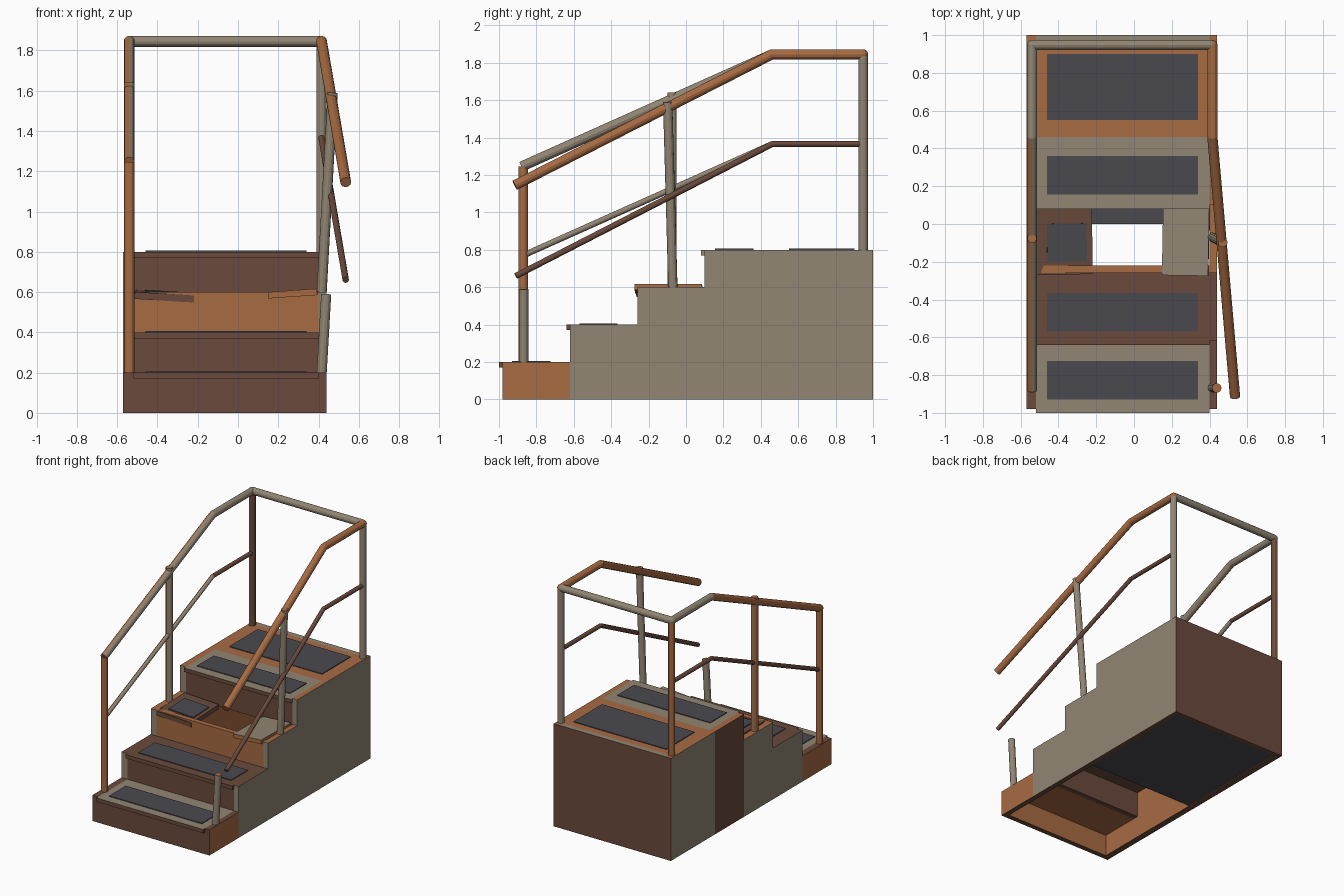
import bpy, bmesh, math
from mathutils import Vector

cube = bpy.data.objects.get("Cube")
if cube:
    bpy.data.objects.remove(cube, do_unlink=True)

COLOURS = {
    "weathered_beige": (0.29, 0.24, 0.175),
    "rust_orange": (0.39, 0.147, 0.055),
    "rust_brown": (0.143, 0.068, 0.045),
    "grip_grey": (0.068, 0.066, 0.078),
}
BEIGE, ORANGE, BROWN, GREY = range(4)
MATS = []
for name, rgb in COLOURS.items():
    m = bpy.data.materials.new(name)
    m.use_nodes = True
    m.diffuse_color = (*rgb, 1)
    bsdf = next(n for n in m.node_tree.nodes if n.type == 'BSDF_PRINCIPLED')
    bsdf.inputs["Base Color"].default_value = (*rgb, 1)
    MATS.append(m)


def finish(name, bm, paint):
    """paint is a colour index or a rule (normal, centre) -> index."""
    bmesh.ops.recalc_face_normals(bm, faces=bm.faces)
    bm.normal_update()
    for f in bm.faces:
        f.material_index = paint(f.normal, f.calc_center_median()) if callable(paint) else paint
    me = bpy.data.meshes.new(name)
    bm.to_mesh(me)
    bm.free()
    for m in MATS:
        me.materials.append(m)
    ob = bpy.data.objects.new(name, me)
    bpy.context.collection.objects.link(ob)
    return ob


def box(name, x, y, z, paint, pivot=None, rot=(0, 0, 0)):
    bm = bmesh.new()
    bmesh.ops.create_cube(bm, size=1)
    pivot = Vector(pivot or (0, 0, 0))
    for v in bm.verts:
        v.co = Vector([(a + b) / 2 + c * (b - a) for c, (a, b) in zip(v.co, (x, y, z))]) - pivot
    ob = finish(name, bm, paint)
    ob.location = pivot
    ob.rotation_euler = [math.radians(a) for a in rot]
    return ob


def tube(name, a, b, r, paint):
    a, b = Vector(a), Vector(b)
    bm = bmesh.new()
    bmesh.ops.create_cone(bm, cap_ends=True, segments=12, radius1=r, radius2=r, depth=(b - a).length)
    bm.transform((b - a).to_track_quat('Z', 'Y').to_matrix().to_4x4())
    bmesh.ops.translate(bm, vec=(a + b) / 2, verts=bm.verts)
    return finish(name, bm, paint)


def elbow(name, p, r, paint):
    bm = bmesh.new()
    bmesh.ops.create_uvsphere(bm, u_segments=12, v_segments=8, radius=r)
    bmesh.ops.translate(bm, vec=p, verts=bm.verts)
    return finish(name, bm, paint)


def top_else(top, rest):
    return lambda n, c: top if n.z > 0.5 else rest


def two_sided(plus_x, minus_x):
    return lambda n, c: plus_x if n.x > 0.01 else minus_x


XL, XR = -0.57, 0.44        # outer faces
IL, IR = -0.52, 0.40        # inner faces
RISE = 0.2
Y = [-0.98, -0.62, -0.26, 0.10]


# Stepped side walls
def wall_rule(outward):
    def rule(n, c):
        if n.z > 0.5:
            return BROWN if c.y < Y[2] else ORANGE
        if n.y < -0.5:
            return BROWN if c.y < -0.9 else BEIGE
        if n.y > 0.5 or n.z < -0.5:
            return BROWN
        if n.x * outward < 0 or c.y < Y[1]:
            return ORANGE
        if outward < 0 and Y[3] < c.y < 0.46:
            return BROWN
        return BEIGE
    return rule


def side_wall(name, x0, x1, outward):
    pts = [(1, 0), (Y[0], 0)]
    for i, y in enumerate(Y):
        end = Y[i + 1] if i < 3 else 1
        pts += [(y, RISE * (i + 1)), (end, RISE * (i + 1))]
    bm = bmesh.new()
    face = bm.faces.new([bm.verts.new((x0, y, z)) for y, z in pts])
    ext = bmesh.ops.extrude_face_region(bm, geom=[face])
    moved = [g for g in ext["geom"] if isinstance(g, bmesh.types.BMVert)]
    bmesh.ops.translate(bm, vec=(x1 - x0, 0, 0), verts=moved)
    for y in (Y[1], Y[3], 0.46):
        bmesh.ops.bisect_plane(bm, geom=bm.verts[:] + bm.edges[:] + bm.faces[:],
                               plane_co=(0, y, 0), plane_no=(0, 1, 0))
    finish(name, bm, wall_rule(outward))


side_wall("right_side_wall", XL, IL, -1)
side_wall("left_side_wall", IR, XR, 1)

# Back wall, floor plate and risers
box("back_wall", (IL, IR), (0.96, 1.0), (0, 0.8), top_else(BEIGE, BROWN))
box("floor_plate", (IL, IR), (0, 0.96), (0.005, 0.02), GREY)
risers = [(0, 0.17, lambda n, c: ORANGE if n.y > 0.5 else BROWN),
          (0.17, 0.37, BROWN), (0.37, 0.6, ORANGE), (0.57, 0.77, BROWN)]
for i, (z0, z1, paint) in enumerate(risers):
    box(f"riser_{i + 1}", (IL, IR), (Y[i], Y[i] + 0.04), (z0, z1), paint)


# Treads with grip mats
def tread1_rule(n, c):
    return BEIGE if n.z > 0.5 else ORANGE if n.z < -0.5 else BROWN


def tread4_rule(n, c):
    return BROWN if n.y < -0.5 else BEIGE


treads = [("tread_1", -1.0, Y[1], 0.2, tread1_rule, (-0.93, -0.725)),
          ("tread_2", -0.64, Y[2], 0.4, BROWN, (-0.57, -0.365)),
          ("tread_4", 0.08, 0.46, 0.8, tread4_rule, (0.155, 0.36)),
          ("platform", 0.46, 0.96, 0.8, ORANGE, (0.55, 0.90))]
for name, y0, y1, z, paint, mat in treads:
    box(name, (IL, IR), (y0, y1), (z - 0.03, z), paint)
    box(name + "_grip", (-0.46, 0.34), mat, (z, z + 0.006), GREY)

# Broken third tread: two sagging halves
hinge = (-0.51, -0.1, 0.605)
sag = (1.5, 3.5, 1)
box("broken_tread_right", (-0.515, -0.22), (-0.27, 0.08), (0.57, 0.605), BROWN, hinge, sag)
box("broken_tread_grip", (-0.46, -0.25), (-0.2, 0.0), (0.605, 0.612), GREY, hinge, sag)
box("broken_tread_left", (0.15, 0.395), (-0.275, 0.085), (0.585, 0.617), top_else(BEIGE, ORANGE),
    (0.395, -0.1, 0.617), (0, -4, -1))

# Handrails and midrails
R, S = 0.027, 0.016
RX, LX, BY, KY = -0.54, 0.415, 0.947, 0.46
HZ, MZ = 1.845, 1.365
tube("back_rail", (RX, BY, HZ), (LX, BY, HZ), R, BEIGE)


def rail(name, x, z, end, r, flat, slope):
    tube(name + "_flat", (x, BY, z), (x, KY, z), r, flat)
    tube(name + "_slope", (x, KY, z), end, r, slope)
    elbow(name + "_bend", (x, KY, z), r, flat)


rail("right_handrail", RX, HZ, (RX, -0.88, 1.245), R, BEIGE, two_sided(BEIGE, ORANGE))
rail("left_handrail", LX, HZ, (0.535, -0.915, 1.145), R, ORANGE, ORANGE)
rail("right_midrail", RX, MZ, (RX, -0.87, 0.77), S, BROWN, two_sided(BEIGE, BROWN))
rail("left_midrail", LX, MZ, (0.535, -0.91, 0.66), S, BROWN, BROWN)
elbow("right_corner", (RX, BY, HZ), R, BEIGE)
elbow("left_corner", (LX, BY, HZ), R, ORANGE)


# Posts, with rusted caps on the open ends
def capped(n, c):
    return ORANGE if n.z > 0.8 else BEIGE


P = 0.025
tube("right_back_post", (RX, BY, 0.79), (RX, BY, HZ), P, two_sided(BROWN, ORANGE))
tube("left_back_post", (LX, BY, 0.79), (LX, BY, HZ), P, BEIGE)
tube("right_middle_post", (RX, -0.075, 0.59), (RX, -0.075, 1.64), P,
     lambda n, c: ORANGE if n.z > 0.8 or n.x < 0 else BEIGE)
tube("left_middle_post", (0.415, -0.07, 0.59), (0.47, -0.098, 1.59), P, capped)
tube("right_front_post", (RX, -0.87, 0.19), (RX, -0.87, 1.245), P, ORANGE)
tube("left_front_post_stub", (0.415, -0.868, 0.19), (0.438, -0.868, 0.59), P, capped)
